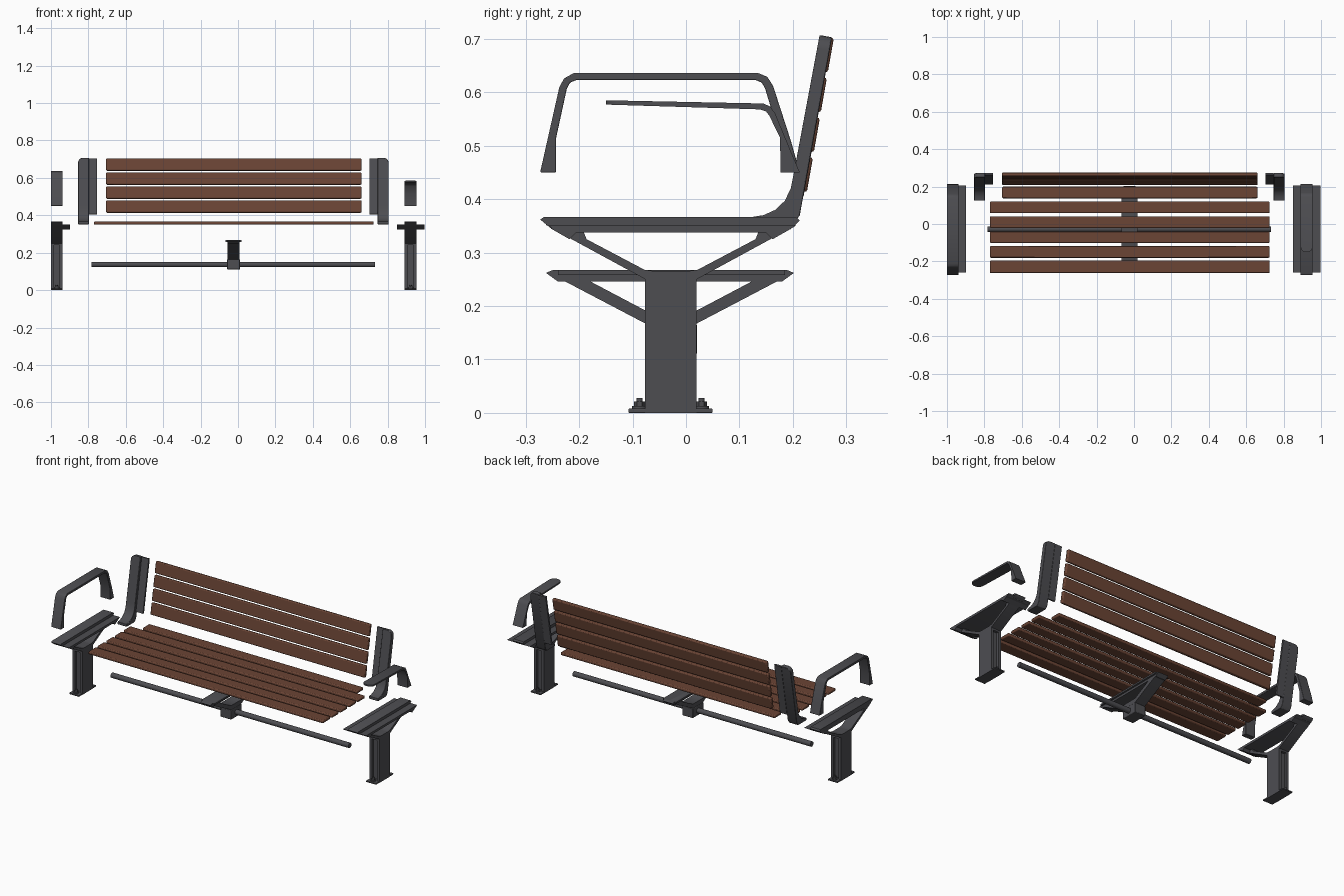
import bpy, bmesh, math
from mathutils import Matrix

cube = bpy.data.objects.get("Cube")
if cube:
    bpy.data.objects.remove(cube)


def material(name, rgb):
    m = bpy.data.materials.new(name)
    m.use_nodes = True
    m.diffuse_color = (*rgb, 1)
    m.node_tree.nodes["Principled BSDF"].inputs["Base Color"].default_value = (*rgb, 1)
    return m


METAL = material("dark grey metal", (0.075, 0.075, 0.083))
WOOD = material("brown wood", (0.145, 0.058, 0.035))
MID_Y = -0.028      # centre line of the posts
MID_X = -0.025      # centre line of the seat group


def finish(name, bm, mat, bevel=0.0, segments=2):
    bmesh.ops.recalc_face_normals(bm, faces=bm.faces)
    mesh = bpy.data.meshes.new(name)
    bm.to_mesh(mesh)
    bm.free()
    mesh.materials.append(mat)
    ob = bpy.data.objects.new(name, mesh)
    bpy.context.collection.objects.link(ob)
    if bevel:
        mod = ob.modifiers.new("soft edges", "BEVEL")
        mod.width, mod.segments = bevel, segments
    bpy.ops.object.select_all(action="DESELECT")
    bpy.context.view_layer.objects.active = ob
    ob.select_set(True)
    bpy.ops.object.shade_smooth_by_angle(angle=math.radians(35))
    return ob


def plate(name, profile, x0, x1, bevel=0.0, pick=None, radius=0.0):
    """Extrude a y-z profile along x; optionally round the picked edges."""
    bm = bmesh.new()
    face = bm.faces.new([bm.verts.new((x0, y, z)) for y, z in profile])
    out = bmesh.ops.extrude_face_region(bm, geom=[face])["geom"]
    for v in out:
        if isinstance(v, bmesh.types.BMVert):
            v.co.x = x1
    if pick:
        edges = [e for e in bm.edges if pick(e)]
        bmesh.ops.bevel(bm, geom=edges, offset=radius, segments=5,
                        profile=0.5, affect="EDGES")
    return finish(name, bm, METAL, bevel)


def box(name, x, y, z, mat=METAL, bevel=0.0, tilt=0.0):
    """Box from (low, high) ranges, tilted about x through its centre."""
    bm = bmesh.new()
    bmesh.ops.create_cube(bm, size=1)
    for v in bm.verts:
        v.co = [c * (r[1] - r[0]) for c, r in zip(v.co, (x, y, z))]
    bm.transform(Matrix.Rotation(tilt, 4, "X"))
    bm.transform(Matrix.Translation([sum(r) / 2 for r in (x, y, z)]))
    return finish(name, bm, mat, bevel)


def cylinder(name, centre, r, length, axis="Z", sides=24):
    bm = bmesh.new()
    bmesh.ops.create_cone(bm, cap_ends=True, segments=sides,
                          radius1=r, radius2=r, depth=length)
    if axis == "X":
        bm.transform(Matrix.Rotation(math.pi / 2, 4, "Y"))
    bm.transform(Matrix.Translation(centre))
    return finish(name, bm, METAL)


def both_sides(half):
    """Mirror (offset, z) points about the post centre line."""
    return [[(MID_Y + s * d, z) for d, z in half] for s in (-1, 1)]


# Seat slats: the rear one is shorter, to fit between the back supports
for i in range(6):
    y = -0.229 + i * 0.0795
    half = 0.034 if i == 0 else 0.031
    xs = (-0.705, 0.66) if i == 5 else (-0.77, 0.725)
    box(f"seat_slat_{i + 1}", xs, (y - half, y + half), (0.35, 0.367), WOOD, 0.005)

# Backrest slats
for i in range(4):
    z = 0.447 + i * 0.0747
    y = 0.222 + (z - 0.447) * 0.175
    box(f"back_slat_{i + 1}", (-0.705, 0.66), (y - 0.01, y + 0.01),
        (z - 0.033, z + 0.033), WOOD, 0.005, tilt=-math.radians(10))

# Back supports: a bent bar with a foot, and a flange behind the slats
support = [(0.125, 0.352), (0.2, 0.352), (0.213, 0.37), (0.273, 0.703), (0.25, 0.707),
           (0.202, 0.45), (0.196, 0.42), (0.185, 0.397), (0.167, 0.38), (0.145, 0.37),
           (0.125, 0.367)]
flange = [(0.21, 0.407), (0.22, 0.405), (0.273, 0.701), (0.263, 0.703)]
for side, s in (("right", -1), ("left", 1)):
    outer = MID_X + s * 0.83
    inner = MID_X + s * 0.772
    plate(f"back_support_{side}", support, inner, outer, 0.002,
          lambda e: all(v.co.z > 0.7 and abs(v.co.x - outer) < 0.001 for v in e.verts),
          0.025)
    plate(f"back_flange_{side}", flange, MID_X + s * 0.728, inner)


# Leg frames: slotted post, forked arms, top rail, side flanges, base and bolts
def leg(side, x0, x1, f0, f1):
    mid = (x0 + x1) / 2
    for i, (a, b) in enumerate(((x0, x0 + 0.016), (x1 - 0.016, x1))):
        box(f"post_cheek_{side}_{i + 1}", (a, b), (-0.077, 0.02), (0, 0.25))
    box(f"post_web_{side}", (x0 + 0.016, x1 - 0.016), (-0.062, 0.005), (0, 0.25))
    plate(f"post_head_{side}", [(-0.077, 0.24), (0.02, 0.24), (0.02, 0.25),
                                (0.005, 0.265), (-0.06, 0.265), (-0.077, 0.25)], x0, x1)
    arm = [(0.03, 0.265), (0.05, 0.268), (0.158, 0.325), (0.165, 0.342),
           (0.218, 0.348), (0.186, 0.325), (0.048, 0.25), (0.03, 0.245)]
    for i, prof in enumerate(both_sides(arm)):
        plate(f"leg_arm_{side}_{i + 1}", prof, x0, x1)
    plate(f"top_rail_{side}", [(-0.273, 0.362), (-0.265, 0.367), (0.205, 0.367),
                               (0.213, 0.36), (0.195, 0.343), (-0.25, 0.343)], x0, x1)
    plate(f"rail_flange_{side}", [(-0.258, 0.351), (0.207, 0.351), (0.185, 0.338),
                                  (-0.24, 0.338)], f0, f1)
    for i, prof in enumerate(both_sides([(0.175, 0.34), (0.225, 0.345), (0.19, 0.325)])):
        plate(f"flange_end_{side}_{i + 1}", prof, f0, f1)
    box(f"base_plate_{side}", (x0, x1), (-0.108, 0.05), (0, 0.008), bevel=0.002)
    for i, y in enumerate((-0.087, 0.029)):
        cylinder(f"washer_{side}_{i + 1}", (mid, y, 0.01), 0.014, 0.006)
        cylinder(f"nut_{side}_{i + 1}", (mid, y, 0.016), 0.01, 0.01, sides=6)
        cylinder(f"bolt_{side}_{i + 1}", (mid, y, 0.02), 0.006, 0.016, sides=12)


leg("right", -1.0, -0.938, -1.0, -0.897)
leg("left", 0.891, 0.955, 0.85, 0.996)

# Full armrest: a bent flat bar with thick feet
plate("armrest_right", [
    (-0.273, 0.45), (-0.237, 0.61), (-0.228, 0.626), (-0.21, 0.636),
    (0.135, 0.636), (0.152, 0.629), (0.163, 0.612), (0.196, 0.51), (0.213, 0.45),
    (0.177, 0.45), (0.176, 0.515), (0.148, 0.607), (0.142, 0.618), (0.13, 0.623),
    (-0.205, 0.623), (-0.217, 0.618), (-0.223, 0.607), (-0.243, 0.515), (-0.243, 0.45),
], -1.0, -0.938, 0.002)

# Half armrest: open at the front with a rounded end
plate("armrest_left", [
    (-0.15, 0.585), (0.145, 0.579), (0.158, 0.573), (0.167, 0.56), (0.196, 0.49),
    (0.213, 0.45), (0.177, 0.45), (0.176, 0.515), (0.156, 0.556), (0.15, 0.564),
    (0.138, 0.568), (-0.15, 0.577),
], 0.891, 0.955, 0.0,
    lambda e: all(v.co.y < -0.149 for v in e.verts)
    and abs(e.verts[0].co.x - e.verts[1].co.x) < 0.001, 0.028)

# Middle support: rail, slanted braces and a clamp block on the long tube
cx0, cx1 = -0.056, 0.008
plate("middle_rail", [(-0.262, 0.262), (-0.25, 0.267), (0.19, 0.267), (0.202, 0.262),
                      (0.18, 0.246), (-0.24, 0.246)], cx0, cx1)
box("middle_rail_cap", (-0.066, 0.018), (-0.24, 0.185), (0.258, 0.267))
brace = [(0.0, 0.15), (0.04, 0.163), (0.225, 0.26), (0.17, 0.256), (0.045, 0.19),
         (0.0, 0.19)]
for i, prof in enumerate(both_sides(brace)):
    plate(f"middle_brace_{i + 1}", prof, cx0, cx1)
box("clamp_block", (cx0 - 0.002, cx1 + 0.002), (-0.077, 0.021), (0.11, 0.165), bevel=0.003)
cylinder("long_tube", (MID_X, MID_Y, 0.137), 0.0145, 1.515, "X")
